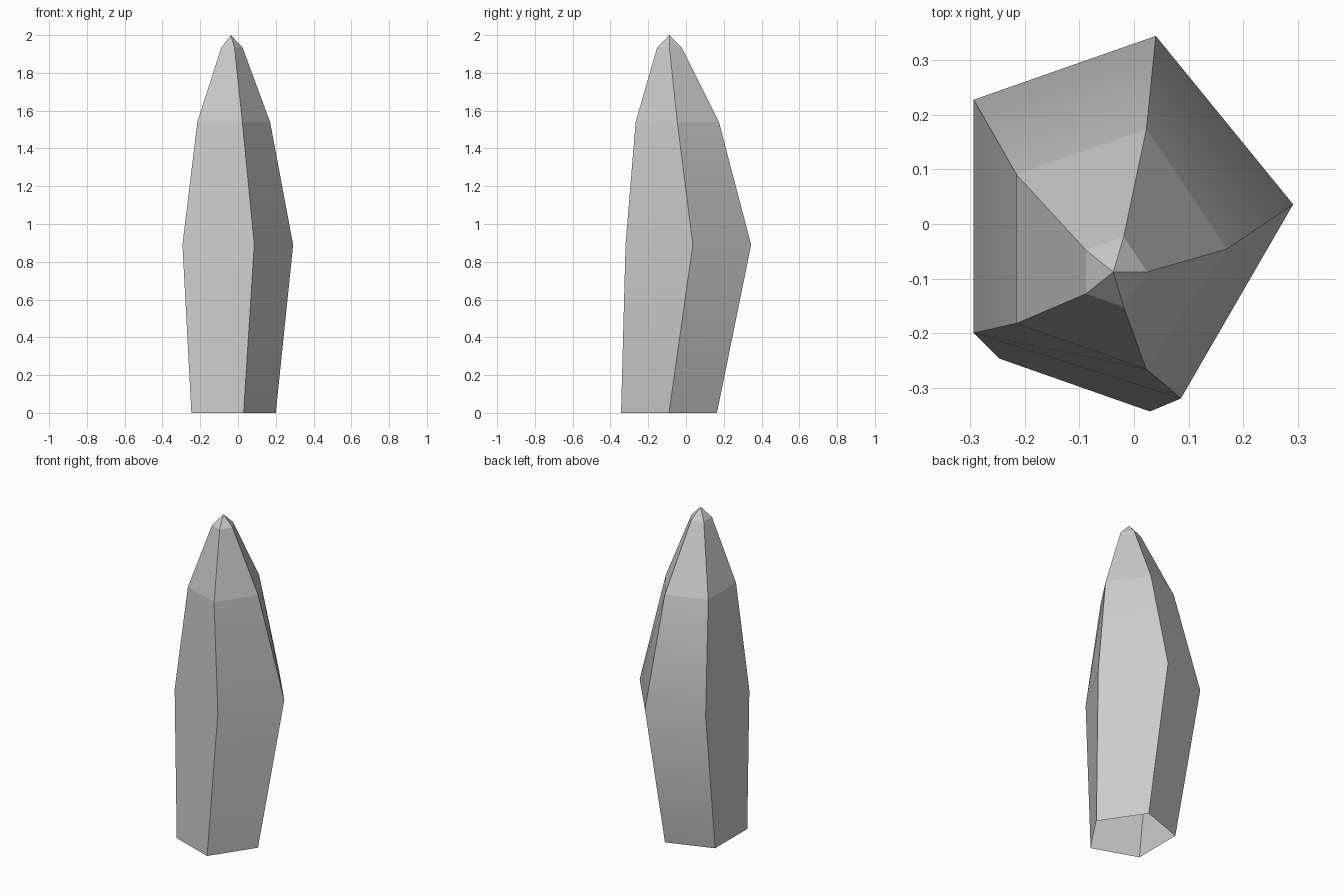
import bpy, bmesh
from math import cos, sin, tau

if "Cube" in bpy.data.objects:
    bpy.data.objects.remove(bpy.data.objects["Cube"])


def pentagon(cx, cy, rx, ry, z):
    return [(cx + rx * cos(tau * i / 5), cy + ry * sin(tau * i / 5), z) for i in range(5)]


# Five-sided rings from the open base up to the bevelled tip
belly = [(0.292, 0.036), (0.04, 0.345), (-0.294, 0.228), (-0.294, -0.2), (0.086, -0.32)]
rings = [
    pentagon(-0.047, -0.09, 0.247, 0.267, 0),
    [(x, y, 0.89) for x, y in belly],
    pentagon(-0.043, -0.046, 0.213, 0.232, 1.54),
    pentagon(-0.038, -0.088, 0.062, 0.068, 1.935),
]

bm = bmesh.new()
loops = [[bm.verts.new(p) for p in ring] for ring in rings]
tip = bm.verts.new((-0.038, -0.088, 2))

# Side walls and pointed cap (underside stays open)
for low, high in zip(loops, loops[1:]):
    for i in range(5):
        j = (i + 1) % 5
        bm.faces.new((low[i], low[j], high[j], high[i]))
for i in range(5):
    bm.faces.new((loops[-1][i], loops[-1][(i + 1) % 5], tip))

# Crisp facets, with only the belly bend shaded smooth
for f in bm.faces:
    f.smooth = True
for e in bm.edges:
    e.smooth = all(v in loops[1] for v in e.verts)

mesh = bpy.data.meshes.new("crystal_shard")
bm.to_mesh(mesh)
bm.free()
bpy.context.collection.objects.link(bpy.data.objects.new("crystal_shard", mesh))
